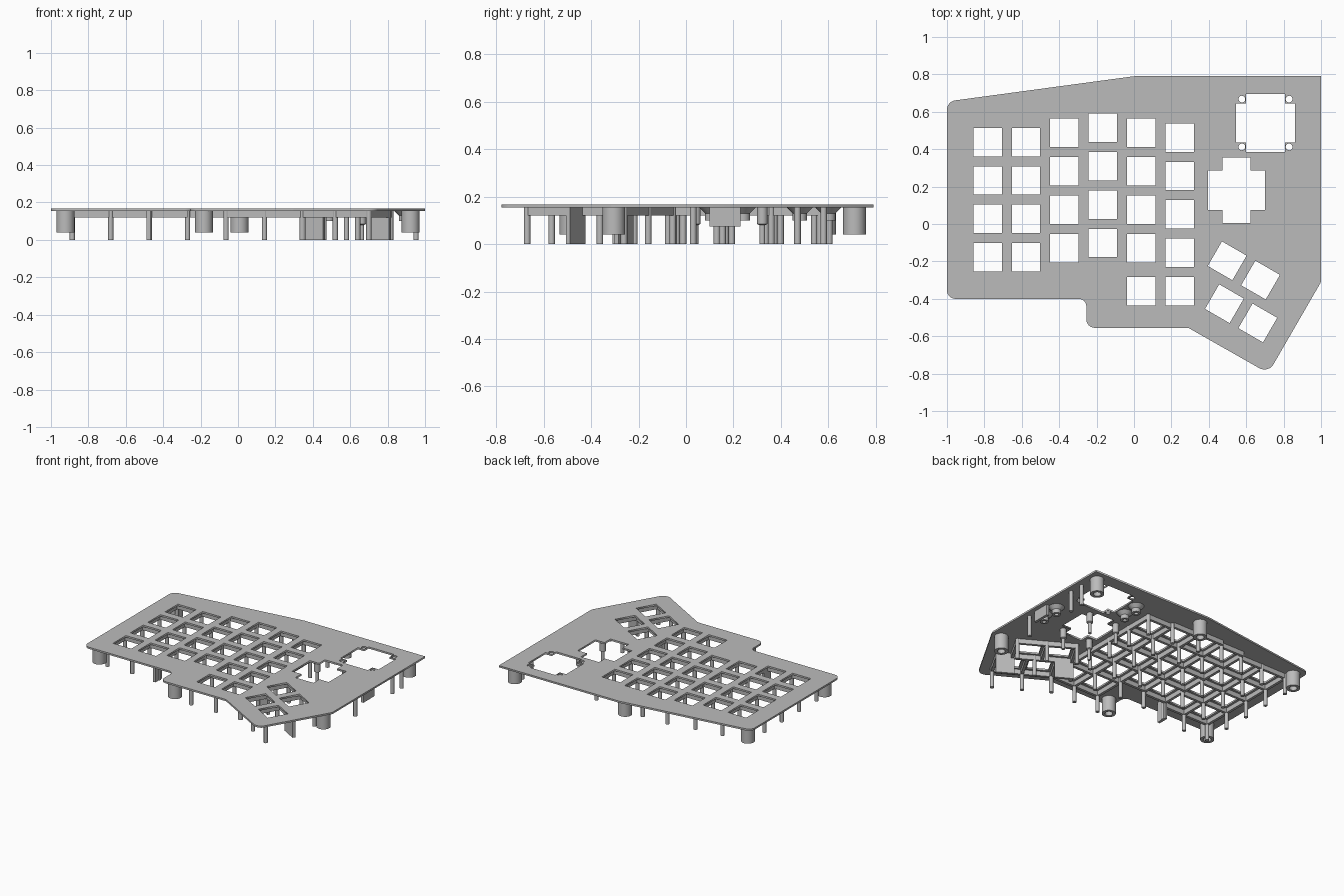
import bpy
import bmesh
from math import cos, sin, pi, radians
from mathutils import Vector

if "Cube" in bpy.data.objects:
    bpy.data.objects.remove(bpy.data.objects["Cube"])

TOP, UNDER, RIB_Z = 0.168, 0.155, 0.12
KEY, HALF_PITCH = 0.152, 0.103

grey = bpy.data.materials.new("matte grey")
grey.use_nodes = True
grey.diffuse_color = (0.5, 0.5, 0.5, 1)
grey.node_tree.nodes["Principled BSDF"].inputs["Base Color"].default_value = (0.5, 0.5, 0.5, 1)


def add_object(name, mesh, smooth=False):
    obj = bpy.data.objects.new(name, mesh)
    bpy.context.collection.objects.link(obj)
    mesh.materials.clear()
    mesh.materials.append(grey)
    if smooth:
        bpy.ops.object.select_all(action="DESELECT")
        obj.select_set(True)
        bpy.context.view_layer.objects.active = obj
        bpy.ops.object.shade_smooth_by_angle(angle=radians(35))
    return obj


def finish(name, bm, smooth=False):
    bmesh.ops.recalc_face_normals(bm, faces=bm.faces)
    mesh = bpy.data.meshes.new(name)
    bm.to_mesh(mesh)
    bm.free()
    return add_object(name, mesh, smooth)


def rounded(corners, steps=6):
    """Outline from (x, y, radius) corners."""
    pts = []
    for i, (x, y, r) in enumerate(corners):
        p = Vector((x, y))
        if not r:
            pts.append(p)
            continue
        a = (Vector(corners[i - 1][:2]) - p).normalized()
        b = (Vector(corners[(i + 1) % len(corners)][:2]) - p).normalized()
        half = a.angle(b) / 2
        centre = p + (a + b).normalized() * (r / sin(half))
        reach = r * cos(half) / sin(half)
        start, end = p + a * reach - centre, p + b * reach - centre
        for k in range(steps + 1):
            t = k / steps
            pts.append(centre + start.lerp(end, t).normalized() * r)
    return pts


def cross(cx, cy, wide, tall, arm_x, arm_y):
    """Plus-shaped outline from its half sizes."""
    quarter = [(wide, arm_y), (arm_x, arm_y), (arm_x, tall)]
    pts = []
    for sx, sy, order in ((1, 1, 1), (-1, 1, -1), (-1, -1, 1), (1, -1, -1)):
        pts += [Vector((cx + sx * x, cy + sy * y)) for x, y in quarter[::order]]
    return pts


def lathe(bm, profile, x, y, sides):
    """Revolve (radius, z) points about a vertical axis."""
    rings = [[bm.verts.new((x + r * cos(2 * pi * k / sides),
                            y + r * sin(2 * pi * k / sides), z))
              for k in range(sides)] for r, z in profile]
    for low, high in zip(rings, rings[1:]):
        for k in range(sides):
            n = (k + 1) % sides
            bm.faces.new((low[k], low[n], high[n], high[k]))
    bm.faces.new(rings[0])
    bm.faces.new(rings[-1])


def wall(bm, p, q, bottom, thick=0.02):
    """Upright wall under the plate from p to q."""
    p, q = Vector(p), Vector(q)
    side = (q - p).orthogonal().normalized() * thick / 2
    base = [bm.verts.new((*v, bottom)) for v in (p + side, q + side, q - side, p - side)]
    face = bm.faces.new(base)
    new = bmesh.ops.extrude_face_region(bm, geom=[face], use_keep_orig=True)
    bmesh.ops.translate(bm, vec=(0, 0, UNDER + 0.003 - bottom),
                        verts=[v for v in new["geom"] if isinstance(v, bmesh.types.BMVert)])


# Key layout: main columns, then the turned thumb cluster
first_col, pitch = -0.783, 0.2055
top_rows = [0.438, 0.438, 0.487, 0.515, 0.487, 0.462]
columns = [first_col + pitch * i for i in range(6)]
extra_y = -0.36


def thumb(u, v):
    return Vector((0.58 + 0.866 * u + 0.5 * v, -0.363 - 0.5 * u + 0.866 * v))


keys = [(x, top - pitch * r, 0) for x, top in zip(columns, top_rows) for r in range(4)]
keys += [(x, extra_y, 0) for x in columns[4:]]
keys += [(*thumb(s * u, s * HALF_PITCH), radians(-30)) for s in (1, -1) for u in (-0.154, 0.052)]

# Plate with all its openings
loops = [rounded([(-1, 0.655, 0.05), (0, 0.79, 0.1), (1, 0.79, 0), (1, -0.31, 0.04),
                  (0.718, -0.798, 0.055), (0.29, -0.555, 0.04), (-0.255, -0.555, 0.045),
                  (-0.255, -0.4, 0.04), (-1, -0.4, 0.045)])]
for x, y, turn in keys:
    loops.append([Vector((x, y)) + Vector((cos(turn + a), sin(turn + a))) * KEY * 0.5 ** 0.5
                  for a in (pi / 4, 3 * pi / 4, 5 * pi / 4, 7 * pi / 4)])
loops.append(cross(0.548, 0.18, 0.152, 0.175, 0.075, 0.105))
loops.append(cross(0.703, 0.54, 0.158, 0.155, 0.105, 0.103))
for sx in (-1, 1):
    for sy in (-1, 1):
        loops.append([Vector((0.703 + sx * 0.126 + 0.018 * cos(k * pi / 8),
                              0.54 + sy * 0.128 + 0.018 * sin(k * pi / 8))) for k in range(16)])

curve = bpy.data.curves.new("plate outline", "CURVE")
curve.dimensions = "2D"
curve.fill_mode = "BOTH"
curve.extrude = (TOP - UNDER) / 2
for loop in loops:
    spline = curve.splines.new("POLY")
    spline.points.add(len(loop) - 1)
    for point, co in zip(spline.points, loop):
        point.co = (co.x, co.y, 0, 1)
    spline.use_cyclic_u = True
helper = bpy.data.objects.new("plate outline", curve)
bpy.context.collection.objects.link(helper)
graph = bpy.context.evaluated_depsgraph_get()
mesh = bpy.data.meshes.new_from_object(helper.evaluated_get(graph))
bpy.data.objects.remove(helper)
bm = bmesh.new()
bm.from_mesh(mesh)
bmesh.ops.remove_doubles(bm, verts=bm.verts, dist=0.0001)
bmesh.ops.translate(bm, verts=bm.verts, vec=(0, 0, (TOP + UNDER) / 2))
finish("top_plate", bm)

# Ribs between the keys, with a pin at every crossing
ribs = bmesh.new()
pins = []
bounds = [[top + HALF_PITCH - pitch * r for r in range(5)] for top in top_rows]
for col in (4, 5):
    bounds[col].append(extra_y - HALF_PITCH)
for x, ys in zip(columns, bounds):
    for y in ys:
        wall(ribs, (x - HALF_PITCH, y), (x + HALF_PITCH, y), RIB_Z)
for i in range(7):
    x = first_col - HALF_PITCH + pitch * i
    left, right = bounds[max(i - 1, 0)], bounds[min(i, 5)]
    longest = max(left, right, key=len)
    ys = [(a + b) / 2 for a, b in zip(left, right)]
    ys += longest[len(ys):]
    wall(ribs, (x, ys[0]), (x, ys[-1]), RIB_Z)
    pins += [(x, y) for y in ys]

# Thumb cluster ribs and pins
for s in (1, -1):
    us = [s * u for u in (-0.257, -0.05, 0.154)]
    far = s * 2 * HALF_PITCH
    wall(ribs, thumb(us[0], far), thumb(us[2], far), RIB_Z)
    for u in us:
        wall(ribs, thumb(u, 0), thumb(u, far), RIB_Z)
        pins.append(tuple(thumb(u, far)))
wall(ribs, thumb(-0.257, 0), thumb(0.257, 0), RIB_Z)
pins.append(tuple(thumb(0, 0)))
finish("key_ribs", ribs)

# Broad support fins
fins = bmesh.new()
for s in (1, -1):
    wall(fins, thumb(s * 0.138, 0), thumb(s * 0.268, 0), 0)
wall(fins, (-0.478, -0.31), (-0.478, -0.23), 0)
wall(fins, (0.96, 0.1), (0.96, 0.23), 0.075)
finish("support_fins", fins)

# Slim pins
pins += [(0.952, 0.03), (0.952, 0.47), (0.952, 0.58)]
bm = bmesh.new()
for x, y in pins:
    lathe(bm, [(0.014, 0), (0.014, UNDER + 0.003)], x, y, 12)
finish("support_pins", bm, True)

# Stepped posts at the corners of the cross opening
bm = bmesh.new()
for x in (0.433, 0.662):
    for y in (0.04, 0.322):
        lathe(bm, [(0.012, 0), (0.012, 0.08), (0.022, 0.085), (0.022, UNDER + 0.003)], x, y, 16)
finish("stepped_posts", bm, True)

# Hollow screw bosses near the edge
bm = bmesh.new()
for x, y in ((0.923, 0.71), (0.008, 0.71), (-0.923, 0.585),
             (-0.923, -0.325), (-0.183, -0.485), (0.923, -0.305)):
    lathe(bm, [(0.027, 0.13), (0.027, 0.04), (0.048, 0.04), (0.048, UNDER + 0.003)], x, y, 32)
finish("screw_bosses", bm, True)

# Flared bosses beside the openings
bm = bmesh.new()
for x, y in ((0.485, 0.48), (0.485, 0.6), (0.89, 0.11), (0.89, 0.24)):
    lathe(bm, [(0.014, 0.14), (0.014, 0.1), (0.03, 0.1), (0.03, 0.13),
               (0.055, UNDER), (0.055, UNDER + 0.003)], x, y, 24)
finish("flared_bosses", bm, True)
